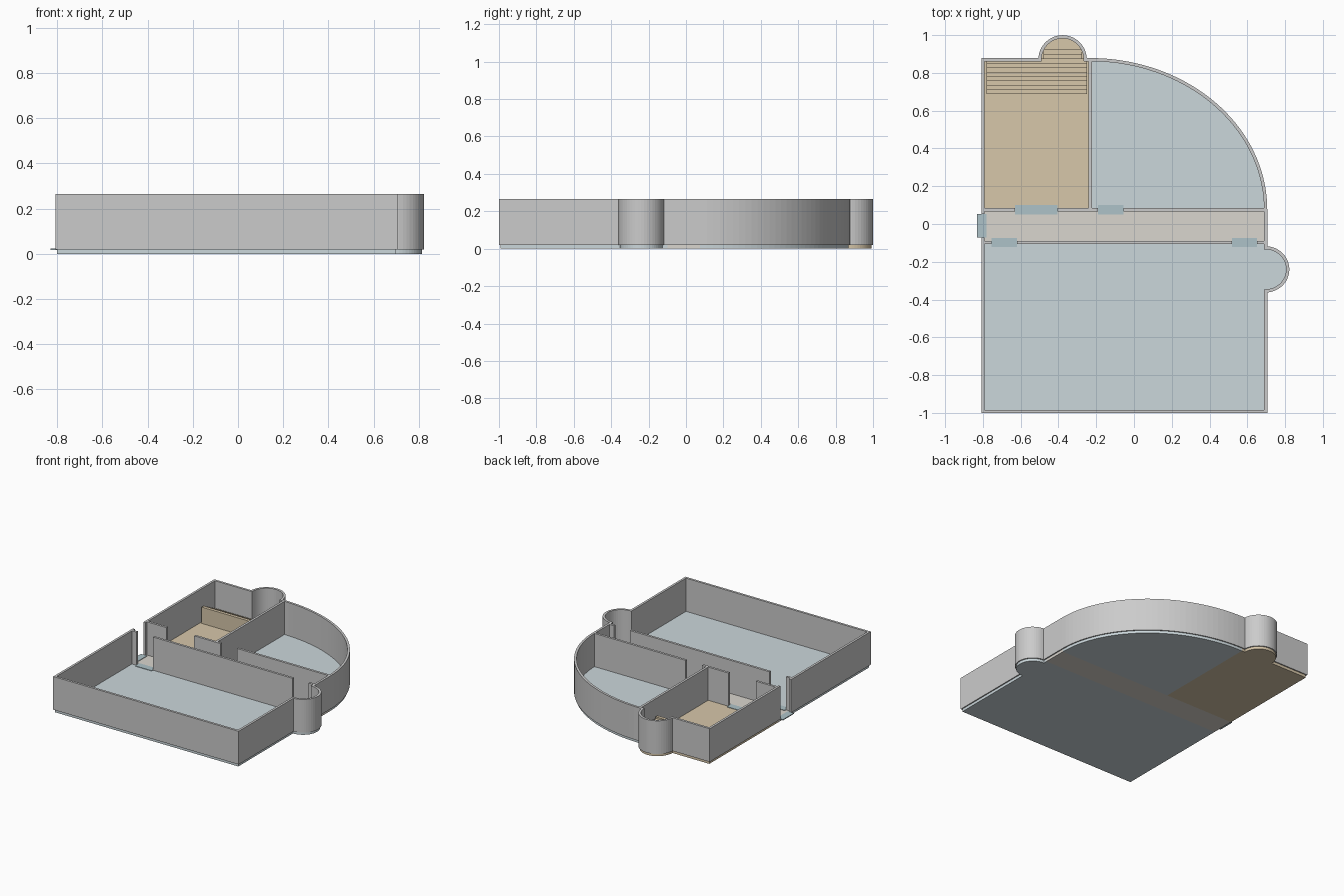
import bpy, bmesh, math
from mathutils import Vector

if "Cube" in bpy.data.objects:
    bpy.data.objects.remove(bpy.data.objects["Cube"])

FLOOR, TOP, T = 0.02, 0.265, 0.017      # slab height, wall top, wall thickness
L, R, B, N = -0.80, 0.697, -0.992, 0.87  # outer wall centrelines
Y1, Y2, XM = -0.098, 0.076, -0.232       # inner wall centrelines


def material(name, rgb):
    m = bpy.data.materials.new(name)
    m.diffuse_color = (*rgb, 1)
    m.use_nodes = True
    m.node_tree.nodes["Principled BSDF"].inputs["Base Color"].default_value = m.diffuse_color
    return m


BLUE = material("blue_floor", (0.60, 0.68, 0.71))
BROWN = material("wood_floor", (0.68, 0.57, 0.40))
BEIGE = material("hall_floor", (0.70, 0.67, 0.62))
TEAL = material("threshold", (0.42, 0.54, 0.58))


def finish(name, bm, mat=None):
    bmesh.ops.recalc_face_normals(bm, faces=bm.faces[:])
    me = bpy.data.meshes.new(name)
    bm.to_mesh(me)
    bm.free()
    if mat:
        me.materials.append(mat)
    ob = bpy.data.objects.new(name, me)
    bpy.context.collection.objects.link(ob)
    return ob


def arc(cx, cy, rx, ry, a0, a1, n):
    angs = [math.radians(a0 + (a1 - a0) * i / n) for i in range(n + 1)]
    return [(cx + rx * math.cos(a), cy + ry * math.sin(a)) for a in angs]


def prism(name, pts, z0, z1, mat=None):
    """Extrude a flat outline upward."""
    bm = bmesh.new()
    face = bm.faces.new([bm.verts.new((x, y, z0)) for x, y in pts])
    ext = bmesh.ops.extrude_face_region(bm, geom=[face])
    up = [v for v in ext["geom"] if isinstance(v, bmesh.types.BMVert)]
    bmesh.ops.translate(bm, verts=up, vec=(0, 0, z1 - z0))
    return finish(name, bm, mat)


def rect(x0, x1, y0, y1):
    return [(x0, y0), (x1, y0), (x1, y1), (x0, y1)]


def wall(name, path):
    """Thicken an open path with mitred corners and raise it to wall height."""
    p = [Vector(q) for q in path]
    d = [(b - a).normalized() for a, b in zip(p, p[1:])]
    bm = bmesh.new()
    rings = []
    for i, q in enumerate(p):
        a, b = d[max(i - 1, 0)], d[min(i, len(d) - 1)]
        na, nb = Vector((-a.y, a.x)), Vector((-b.y, b.x))
        m = (na + nb) / (1 + na.dot(nb)) * T / 2
        l, r = q + m, q - m
        rings.append([bm.verts.new((*c, z)) for c, z in
                      ((l, FLOOR), (r, FLOOR), (r, TOP), (l, TOP))])
    for a, b in zip(rings, rings[1:]):
        for k in range(4):
            j = (k + 1) % 4
            bm.faces.new((a[k], a[j], b[j], b[k]))
    bm.faces.new(rings[0])
    bm.faces.new(rings[-1])
    return finish(name, bm)


# Curved parts of the outline
side_bay = arc(R, -0.24, 0.117, 0.114, -90, 90, 24)
back_bay = arc(-0.378, N, 0.12, 0.121, 0, 180, 24)
curve = arc(XM, Y2, R - XM, N - Y2, 0, 90, 36)

# Floors
prism("main_room_floor", [(L, B), (R, B)] + side_bay + [(R, Y1), (L, Y1)], 0, FLOOR, BLUE)
prism("hall_floor", rect(L, R, Y1, Y2), 0, FLOOR, BEIGE)
prism("curved_room_floor", [(XM, Y2)] + curve, 0, FLOOR, BLUE)
prism("stair_room_floor", [(L, Y2), (XM, Y2), (XM, N)] + back_bay + [(L, N)], 0, FLOOR, BROWN)

# Outer wall, open at the entrance on the left
wall("outer_wall", [(L, -0.072), (L, B), (R, B)] + side_bay + curve + back_bay
     + [(L, N), (L, 0.053)])

# Inner walls, split at the door openings
for name, y, xs in (("south_hall_wall", Y1, (L, -0.755, -0.62, 0.52, 0.65, R)),
                    ("north_hall_wall", Y2, (L, -0.63, -0.405, -0.19, -0.055, R))):
    for x0, x1 in zip(xs[::2], xs[1::2]):
        wall(name, [(x0, y), (x1, y)])
wall("dividing_wall", [(XM, Y2), (XM, N)])

# Door thresholds
doors = [rect(-0.83, -0.78, -0.072, 0.053)]
doors += [rect(a, b, y - 0.025, y + 0.025) for a, b, y in
          ((-0.755, -0.62, Y1), (0.52, 0.65, Y1), (-0.63, -0.405, Y2), (-0.19, -0.055, Y2))]
for d in doors:
    prism("door_threshold", d, 0.017, 0.0235, TEAL)

# Stairs: tall at the room side, stepping down into the back bay
steps, run = 10, 0.0235
for i in range(steps):
    y = 0.688 + i * run
    x0, x1 = (-0.78, -0.25) if y + run < 0.88 else (-0.48, -0.276)
    prism("stair_step", rect(x0, x1, y, y + run), FLOOR, 0.14 - i * 0.012, BROWN)
